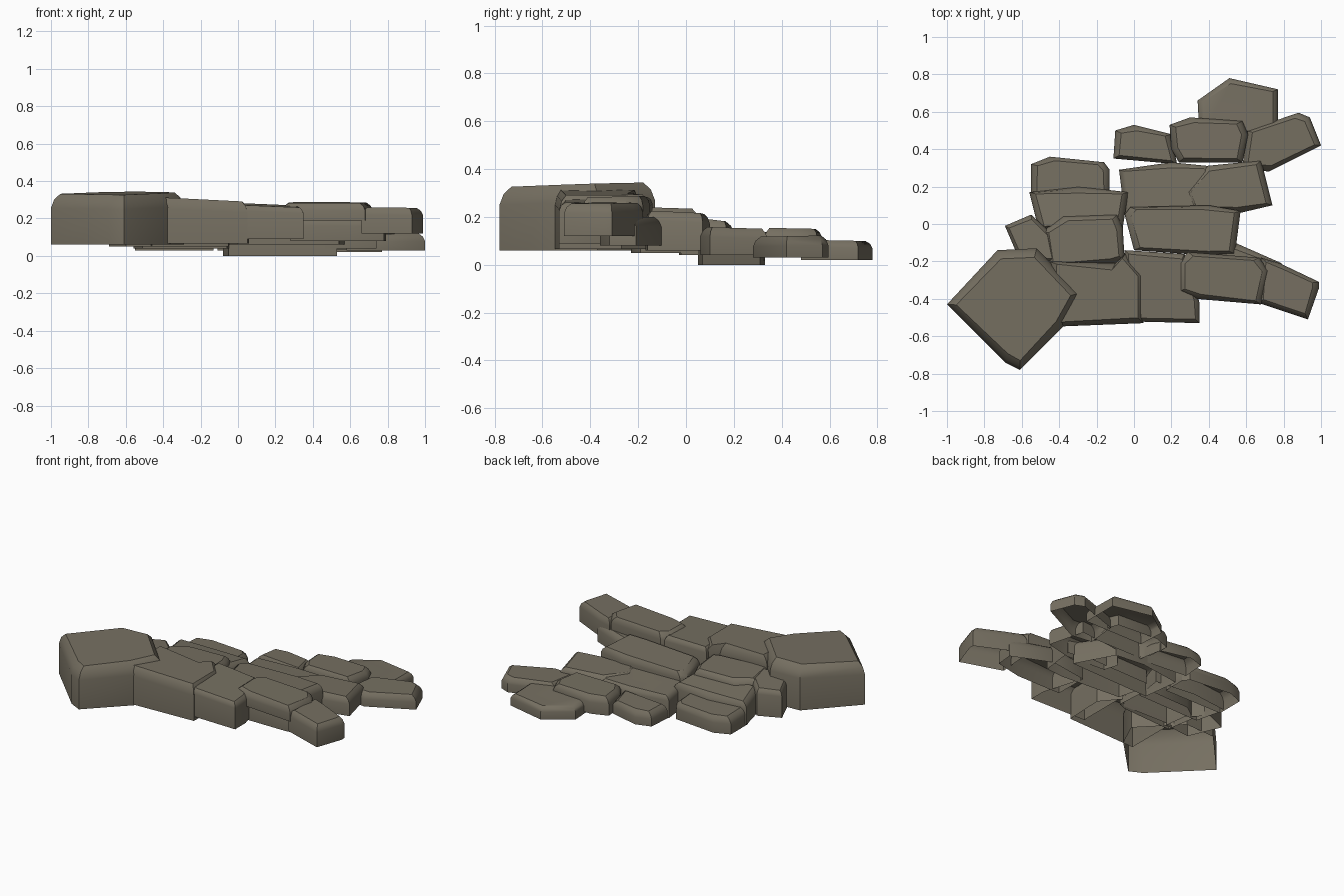
import bpy, bmesh, math
from mathutils import Vector

if "Cube" in bpy.data.objects:
    bpy.data.objects.remove(bpy.data.objects["Cube"])

stone = bpy.data.materials.new("grey_brown_stone")
stone.diffuse_color = (0.18, 0.16, 0.12, 1)
stone.use_nodes = True
stone.node_tree.nodes["Principled BSDF"].inputs["Base Color"].default_value = stone.diffuse_color


def rock(name, outline, z0, z1, slope=(0, 0), inset=0.035, drop=0.04):
    """Open-bottomed slab: vertical wall, chamfered shoulder, tilted top.
    z1 is the top height at the middle, slope is the rise per unit x and y."""
    n = len(outline)
    pts = [Vector((x, y)) for x, y in outline]
    mid = sum(pts, Vector((0, 0))) / n
    bm = bmesh.new()

    def ring(dist, height, tilt):
        out = []
        for p in pts:
            d = mid - p
            q = p + d.normalized() * min(dist, d.length * 0.6)
            h = height
            if tilt:
                h += (q.x - mid.x) * slope[0] + (q.y - mid.y) * slope[1]
            out.append(bm.verts.new((q.x, q.y, h)))
        return out

    rings = [ring(0.0, z0, False), ring(0.0, z1 - drop, True),
             ring(inset * 0.35, z1 - drop * 0.4, True), ring(inset, z1, True)]
    for a, b in zip(rings, rings[1:]):
        for i in range(n):
            j = (i + 1) % n
            bm.faces.new((a[i], a[j], b[j], b[i]))
    bm.faces.new(rings[-1])
    bmesh.ops.recalc_face_normals(bm, faces=bm.faces)
    top = max(bm.faces, key=lambda f: f.calc_center_median().z)
    if top.normal.z < 0:
        bmesh.ops.reverse_faces(bm, faces=bm.faces)
    me = bpy.data.meshes.new(name)
    bm.to_mesh(me)
    bm.free()
    me.materials.append(stone)
    ob = bpy.data.objects.new(name, me)
    bpy.context.collection.objects.link(ob)
    bpy.context.view_layer.objects.active = ob
    ob.select_set(True)
    bpy.ops.object.shade_smooth_by_angle(angle=math.radians(35))
    ob.select_set(False)


# big boulder at the front left
rock("boulder", [(-1, -.43), (-.69, -.74), (-.61, -.78), (-.37, -.54), (-.29, -.37),
                 (-.52, -.13), (-.73, -.14)], .06, .335, (.01, .03), .05, .075)

# upper row along the front
rock("front_slab_left", [(-.45, -.55), (.05, -.53), (.06, -.27), (-.04, -.15),
                         (-.1, -.21), (-.45, -.2)], .065, .30, (-.05, 0), .04, .06)
rock("front_slab_middle", [(-.05, -.52), (.35, -.53), (.35, -.42), (.27, -.16),
                           (-.05, -.14)], .09, .27, (-.04, .03), .03, .03)
rock("front_slab_right", [(.24, -.2), (.29, -.15), (.67, -.18), (.72, -.25),
                          (.68, -.43), (.33, -.40), (.24, -.36)], .19, .285, (0, .02))
rock("front_end_stone", [(.68, -.18), (.78, -.21), (.99, -.31), (.99, -.34),
                         (.93, -.51), (.66, -.42)], .12, .258, (-.01, 0))
rock("front_under_slab", [(.54, -.1), (.79, -.21), (.78, -.32), (.6, -.36),
                          (.28, -.36), (.28, -.14)], .08, .20)

# middle row
rock("middle_slab_far_left", [(-.69, -.01), (-.55, .05), (-.44, -.05), (-.42, -.2),
                              (-.6, -.22)], .05, .23, (.05, -.05), .025, .03)
rock("middle_slab_left", [(-.49, -.04), (-.38, .04), (-.09, .05), (-.06, -.02),
                          (-.05, -.19), (-.1, -.21), (-.46, -.23)], .05, .238, (0, -.03))
rock("middle_slab_right", [(-.05, .05), (-.02, .09), (.4, .1), (.57, .07),
                           (.54, -.16), (.42, -.17), (0, -.14)], .06, .215, (.02, -.05))

# lower rows at the back
rock("step_left", [(-.56, .17), (-.3, .2), (-.03, .17), (-.06, -.02),
                   (-.51, -.03)], .04, .19, (0, -.12))
rock("step_middle", [(-.08, .29), (.2, .33), (.4, .31), (.53, .07),
                     (-.05, .05)], 0, .145, (0, -.05), .03, .03)
rock("step_right", [(.27, .17), (.38, .31), (.68, .34), (.74, .1), (.57, .06),
                    (.3, .08)], .04, .155, (0, -.03))
rock("back_left_stone", [(-.55, .32), (-.45, .36), (-.16, .33), (-.13, .29),
                         (-.13, .14), (-.55, .14)], .03, .14, (0, -.04))
rock("back_middle_stone", [(-.11, .35), (-.1, .5), (0, .53), (.2, .48),
                           (.23, .32)], .03, .12, (0, -.04))
rock("back_right_stone", [(.19, .53), (.3, .57), (.58, .55), (.61, .48), (.58, .33),
                          (.24, .33), (.2, .4)], .035, .152, (0, -.02))
rock("back_end_stone", [(.6, .5), (.88, .595), (.94, .57), (1, .42), (.72, .28),
                        (.58, .3)], .03, .12, (0, .02))
rock("rear_tip_stone", [(.34, .66), (.51, .78), (.77, .72), (.77, .48),
                        (.35, .48)], .02, .102, (0, -.02), .03, .03)
